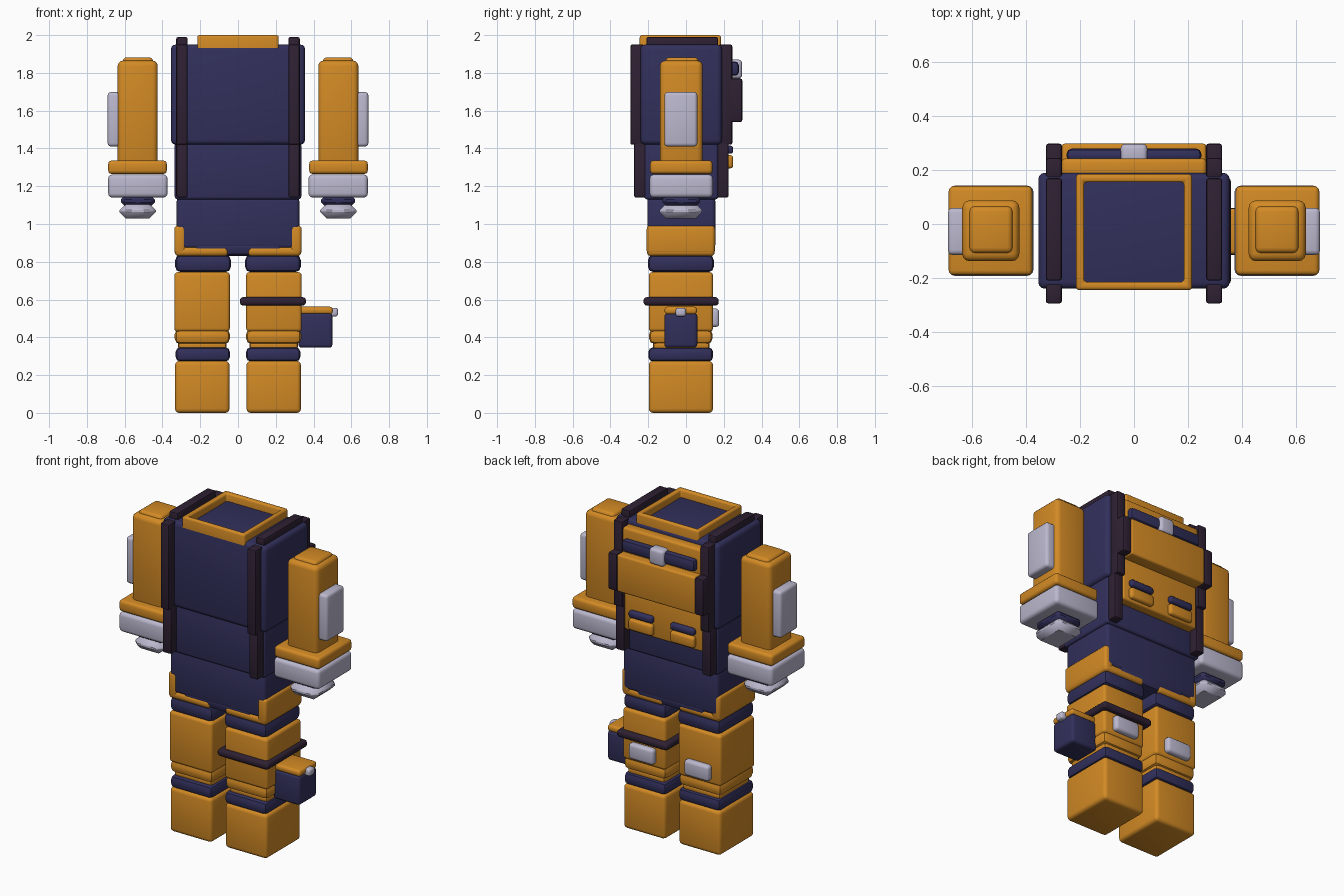
import bpy, bmesh, math

if "Cube" in bpy.data.objects:
    bpy.data.objects.remove(bpy.data.objects["Cube"])


def material(name, rgb):
    m = bpy.data.materials.new(name)
    m.diffuse_color = (*rgb, 1)
    m.use_nodes = True
    m.node_tree.nodes["Principled BSDF"].inputs["Base Color"].default_value = m.diffuse_color
    return m


ORANGE = material("orange", (0.65, 0.255, 0.018))
NAVY = material("navy", (0.031, 0.029, 0.105))
DARK = material("dark strap", (0.028, 0.015, 0.033))
GREY = material("pale grey", (0.50, 0.48, 0.62))


def finish(bm, name, mat):
    me = bpy.data.meshes.new(name)
    bm.to_mesh(me)
    bm.free()
    ob = bpy.data.objects.new(name, me)
    bpy.context.collection.objects.link(ob)
    me.materials.append(mat)
    bpy.ops.object.select_all(action='DESELECT')
    ob.select_set(True)
    bpy.context.view_layer.objects.active = ob
    bpy.ops.object.shade_smooth_by_angle(angle=math.radians(40))
    return ob


def block(x, y, z):
    bm = bmesh.new()
    bmesh.ops.create_cube(bm, size=1)
    for v in bm.verts:
        v.co = [r[0] + (c + 0.5) * (r[1] - r[0]) for c, r in zip(v.co, (x, y, z))]
    return bm


def box(name, mat, x, y, z, bevel=0.02, seg=3):
    """Rounded box given by its x, y and z ranges."""
    bm = block(x, y, z)
    bmesh.ops.bevel(bm, geom=bm.edges[:], offset=bevel, segments=seg,
                    profile=0.5, affect='EDGES', clamp_overlap=True)
    return finish(bm, name, mat)


def pair(name, mat, x, y, z, bevel=0.02, seg=3):
    """Same box on the right and mirrored to the left."""
    box("right_" + name, mat, x, y, z, bevel, seg)
    box("left_" + name, mat, (-x[1], -x[0]), y, z, bevel, seg)


# Torso
box("chest", NAVY, (-0.355, 0.355), (-0.24, 0.19), (1.42, 1.95), 0.025)
box("belly", NAVY, (-0.335, 0.335), (-0.22, 0.17), (1.13, 1.43), 0.015)
box("waist", NAVY, (-0.325, 0.325), (-0.205, 0.155), (0.87, 1.14), 0.02)
box("crotch", NAVY, (-0.25, 0.25), (-0.203, 0.153), (0.83, 0.92), 0.035, 2)

# Collar: a rounded frame with an open centre
bm = block((-0.215, 0.215), (-0.245, 0.185), (1.932, 2.0))
top = max(bm.faces, key=lambda f: f.calc_center_median().z)
bmesh.ops.inset_region(bm, faces=[top], thickness=0.042)
inner = [v for v in top.verts]
low = bmesh.ops.extrude_face_region(bm, geom=[top])
bmesh.ops.translate(bm, vec=(0, 0, -0.06),
                    verts=[g for g in low["geom"] if isinstance(g, bmesh.types.BMVert)])
if top.is_valid:
    bmesh.ops.delete(bm, geom=[top], context='FACES_ONLY')
rim = [e for e in bm.edges if e.is_manifold and e.calc_face_angle(0) > 1
       and max(v.co.z for v in e.verts) > 1.96]
bmesh.ops.bevel(bm, geom=rim, offset=0.012, segments=3, profile=0.5, affect='EDGES')
finish(bm, "collar", ORANGE)

# Harness straps
SX = (0.267, 0.327)
for name, y, z in (
        ("strap_top", (-0.21, 0.17), (1.93, 1.99)),
        ("strap_front_upper", (-0.295, -0.22), (1.42, 1.95)),
        ("strap_front_lower", (-0.275, -0.19), (1.14, 1.43)),
        ("strap_back_upper", (0.17, 0.245), (1.42, 1.95)),
        ("strap_back_guard", (0.18, 0.298), (1.54, 1.77)),
        ("strap_back_lower", (0.14, 0.225), (1.14, 1.43))):
    pair(name, DARK, SX, y, z, 0.01, 2)

# Backpack
PX = (-0.268, 0.268)
box("pack_upper", ORANGE, PX, (0.17, 0.243), (1.70, 1.92), 0.015)
box("pack_middle", ORANGE, PX, (0.17, 0.298), (1.54, 1.77), 0.012)
box("pack_lower", ORANGE, PX, (0.14, 0.225), (1.28, 1.56), 0.012)
box("pack_roll", NAVY, (-0.25, 0.25), (0.23, 0.28), (1.785, 1.86), 0.02, 2)
box("pack_clasp", GREY, (-0.05, 0.05), (0.225, 0.297), (1.77, 1.87), 0.018)
pair("pack_pouch", ORANGE, (0.06, 0.225), (0.20, 0.25), (1.295, 1.365), 0.015)
pair("pack_pouch_flap", NAVY, (0.06, 0.225), (0.20, 0.25), (1.372, 1.415), 0.015)

# Arms
pair("arm", ORANGE, (0.425, 0.637), (-0.138, 0.088), (1.31, 1.865), 0.028)
pair("shoulder_cap", ORANGE, (0.45, 0.61), (-0.108, 0.066), (1.82, 1.882), 0.02)
pair("arm_plate", GREY, (0.61, 0.69), (-0.115, 0.06), (1.41, 1.698), 0.018)
pair("cuff", ORANGE, (0.377, 0.687), (-0.19, 0.14), (1.265, 1.336), 0.018)
pair("glove", GREY, (0.373, 0.687), (-0.192, 0.142), (1.14, 1.262), 0.022)
pair("wrist", NAVY, (0.44, 0.62), (-0.125, 0.075), (1.095, 1.15), 0.02, 1)
pair("hand", GREY, (0.435, 0.627), (-0.14, 0.085), (1.03, 1.107), 0.033, 1)

# Legs
LY = (-0.197, 0.143)
pair("hip_side", ORANGE, (0.277, 0.337), (-0.208, 0.153), (0.84, 0.992), 0.018)
pair("hip_base", ORANGE, (0.052, 0.335), (-0.207, 0.152), (0.83, 0.88), 0.02)
pair("thigh_ring", NAVY, (0.037, 0.333), (-0.202, 0.148), (0.745, 0.837), 0.03, 2)
pair("thigh", ORANGE, (0.043, 0.337), LY, (0.43, 0.745), 0.018)
pair("shin_upper", ORANGE, (0.043, 0.335), (-0.195, 0.14), (0.365, 0.445), 0.028, 2)
pair("shin_lower", ORANGE, (0.06, 0.318), (-0.175, 0.125), (0.33, 0.385), 0.02, 2)
pair("ankle_ring", NAVY, (0.043, 0.33), (-0.199, 0.143), (0.272, 0.347), 0.024, 2)
pair("foot", ORANGE, (0.045, 0.333), LY, (0.0, 0.275), 0.022)
pair("calf_plate", GREY, (0.105, 0.275), (0.12, 0.176), (0.455, 0.552), 0.018)

# Thigh band and hanging pouch on one leg
box("thigh_band", DARK, (0.01, 0.36), (-0.225, 0.173), (0.568, 0.613), 0.018)
box("side_pouch", NAVY, (0.32, 0.5), (-0.115, 0.06), (0.345, 0.528), 0.018)
box("side_pouch_lid", ORANGE, (0.32, 0.502), (-0.113, 0.058), (0.522, 0.562), 0.015)
box("side_pouch_button", GREY, (0.485, 0.53), (-0.055, 0.0), (0.51, 0.556), 0.014)
